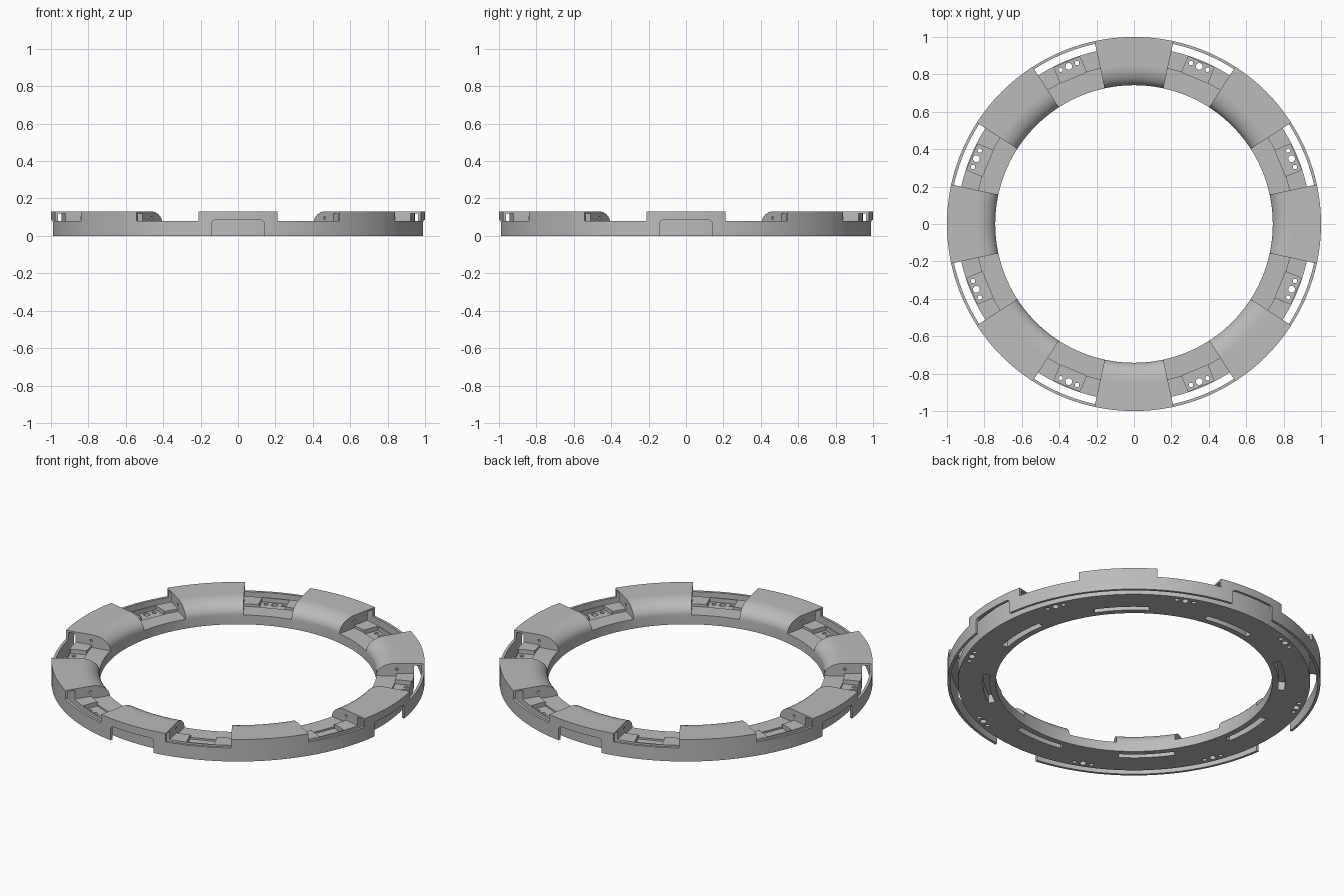
import bpy, bmesh, math
from mathutils import Matrix, Vector

if "Cube" in bpy.data.objects:
    bpy.data.objects.remove(bpy.data.objects["Cube"])

STEP = math.radians(45)
POCKET_HALF = math.radians(10.3)


def to_object(name, bm):
    bmesh.ops.recalc_face_normals(bm, faces=bm.faces)
    mesh = bpy.data.meshes.new(name)
    bm.to_mesh(mesh)
    bm.free()
    obj = bpy.data.objects.new(name, mesh)
    bpy.context.collection.objects.link(obj)
    return obj


def sweep(bm, profile, start=0.0, end=2 * math.pi, steps=192, full=False):
    """Revolve a closed (radius, height) profile around z."""
    count = steps if full else steps + 1
    rings = []
    for i in range(count):
        a = start + (end - start) * i / steps
        rings.append([bm.verts.new((r * math.cos(a), r * math.sin(a), z)) for r, z in profile])
    n = len(profile)
    for i in range(steps):
        p, q = rings[i], rings[(i + 1) % count]
        for j in range(n):
            k = (j + 1) % n
            bm.faces.new((p[j], p[k], q[k], q[j]))
    if not full:
        bm.faces.new(rings[0])
        bm.faces.new(rings[-1])


def rect(r0, r1, z0, z1):
    return [(r0, z0), (r1, z0), (r1, z1), (r0, z1)]


def cylinder(bm, radius, depth, matrix):
    bmesh.ops.create_cone(bm, cap_ends=True, segments=16, radius1=radius,
                          radius2=radius, depth=depth, matrix=matrix)


# Ring body: rounded inner shoulder, thin outer skirt with a groove behind it
shoulder = [(0.85 - 0.108 * math.sin(t), 0.055 + 0.075 * math.cos(t))
            for t in [math.pi / 2 * i / 10 for i in range(11)]]
profile = [(0.742, 0), (0.945, 0), (0.945, 0.12), (0.985, 0.12), (0.985, 0),
           (1.0, 0), (1.0, 0.13)] + shoulder
bm = bmesh.new()
sweep(bm, profile, full=True)
ring = to_object("ring_body", bm)

# Stepped pockets between the raised blocks
pocket = [(0.7, 0.055), (0.85, 0.055), (0.85, 0.07), (0.965, 0.07),
          (0.965, 0.08), (1.05, 0.08), (1.05, 0.2), (0.7, 0.2)]
bm_pocket, bm_tray, bm_hole, bm_slot = (bmesh.new() for _ in range(4))
for i in range(8):
    mid = STEP * (i + 0.5)
    turn = Matrix.Rotation(mid, 4, 'Z')
    sweep(bm_pocket, pocket, mid - POCKET_HALF, mid + POCKET_HALF, 12)
    # Square tray sunk into each pocket
    bmesh.ops.create_cube(bm_tray, size=1, matrix=turn @ Matrix.Translation((0.892, 0, 0.095))
                          @ Matrix.Diagonal((0.09, 0.15, 0.1, 1)))
    # One large and two small holes through each tray
    for y, radius in ((-0.048, 0.012), (0, 0.018), (0.048, 0.012)):
        cylinder(bm_hole, radius, 0.3, turn @ Matrix.Translation((0.912, y, 0.05)))
    # Pin holes in the block ends
    cylinder(bm_hole, 0.008, 0.33, turn @ Matrix.Translation((0.84, 0, 0.095))
             @ Matrix.Rotation(math.pi / 2, 4, 'X'))
    # Curved slots in the underside
    a = STEP * i
    sweep(bm_slot, rect(0.775, 0.81, -0.05, 0.05), a - 0.19, a + 0.19, 12)

# Four openings in the outer skirt, rounded at the top corners
bm_notch = bmesh.new()
for i in range(4):
    turn = Matrix.Rotation(i * math.pi / 2, 4, 'Z')
    outline = [(-0.14, -0.05), (0.14, -0.05)]
    for cx, a0 in ((0.12, 0), (-0.12, math.pi / 2)):
        for k in range(5):
            a = a0 + k * math.pi / 8
            outline.append((cx + 0.02 * math.cos(a), 0.065 + 0.02 * math.sin(a)))
    inner = [bm_notch.verts.new(turn @ Vector((0.96, y, z))) for y, z in outline]
    outer = [bm_notch.verts.new(turn @ Vector((1.05, y, z))) for y, z in outline]
    bm_notch.faces.new(inner)
    bm_notch.faces.new(outer)
    for j in range(len(outline)):
        k = (j + 1) % len(outline)
        bm_notch.faces.new((inner[j], inner[k], outer[k], outer[j]))

# Cut every feature out of the ring
bpy.context.view_layer.objects.active = ring
ring.select_set(True)
for name, cut in (("pocket_cutter", bm_pocket), ("tray_cutter", bm_tray),
                  ("hole_cutter", bm_hole), ("slot_cutter", bm_slot),
                  ("notch_cutter", bm_notch)):
    cutter = to_object(name, cut)
    cutter.hide_render = True
    mod = ring.modifiers.new(name, 'BOOLEAN')
    mod.operation = 'DIFFERENCE'
    mod.solver = 'EXACT'
    mod.object = cutter
    bpy.ops.object.modifier_apply(modifier=mod.name)
    bpy.data.objects.remove(cutter)

# Plain grey finish
grey = bpy.data.materials.new("plain_grey")
grey.diffuse_color = (0.5, 0.5, 0.5, 1)
grey.use_nodes = True
grey.node_tree.nodes["Principled BSDF"].inputs["Base Color"].default_value = grey.diffuse_color
ring.data.materials.clear()
ring.data.materials.append(grey)
bpy.ops.object.shade_smooth_by_angle(angle=math.radians(30))
